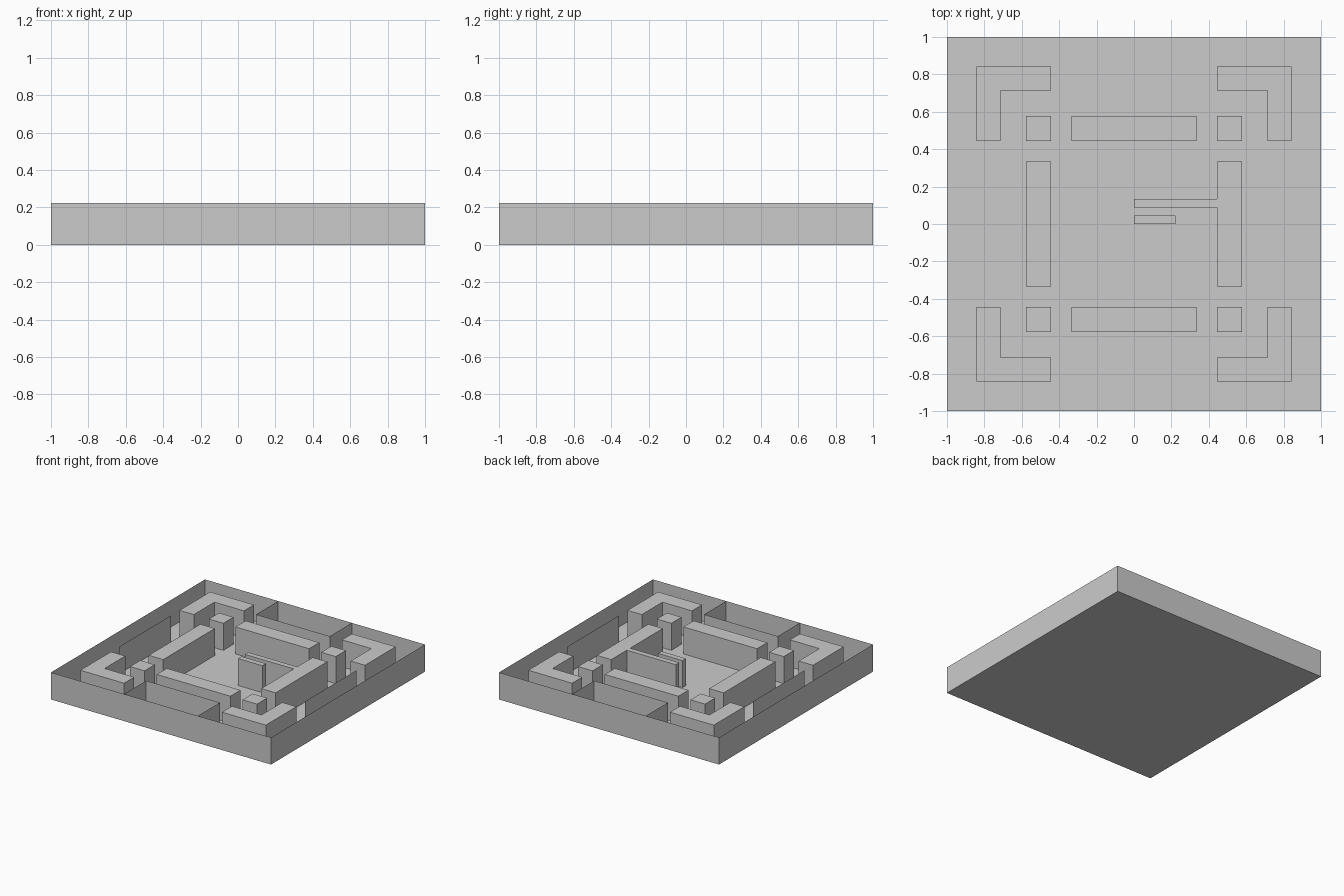
import bpy, bmesh

if "Cube" in bpy.data.objects:
    bpy.data.objects.remove(bpy.data.objects["Cube"])

H = 0.222            # wall height
A, B = 0.335, 0.445  # gap edges around the inner ring
C, D, E = 0.577, 0.713, 0.843


def finish(name, bm):
    mesh = bpy.data.meshes.new(name)
    bm.to_mesh(mesh)
    bm.free()
    ob = bpy.data.objects.new(name, mesh)
    bpy.context.collection.objects.link(ob)
    return ob


def block(name, outline):
    """Solid wall block extruded up from a flat outline."""
    bm = bmesh.new()
    face = bm.faces.new([bm.verts.new((x, y, 0)) for x, y in outline])
    ext = bmesh.ops.extrude_face_region(bm, geom=[face], use_keep_orig=True)
    tops = [v for v in ext["geom"] if isinstance(v, bmesh.types.BMVert)]
    bmesh.ops.translate(bm, verts=tops, vec=(0, 0, H))
    bmesh.ops.recalc_face_normals(bm, faces=bm.faces)
    return finish(name, bm)


def rect(name, x0, x1, y0, y1):
    return block(name, [(x0, y0), (x1, y0), (x1, y1), (x0, y1)])


def sheet(name, path, closed=False):
    """Wall with no thickness standing along a path."""
    bm = bmesh.new()
    lo = [bm.verts.new((x, y, 0)) for x, y in path]
    hi = [bm.verts.new((x, y, H)) for x, y in path]
    n = len(path)
    for i in range(n if closed else n - 1):
        j = (i + 1) % n
        bm.faces.new((lo[i], lo[j], hi[j], hi[i]))
    return finish(name, bm)


# Floor and thin outer wall
square = [(-1, -1), (1, -1), (1, 1), (-1, 1)]
bm = bmesh.new()
bm.faces.new([bm.verts.new((x, y, 0)) for x, y in square])
finish("floor", bm)
sheet("outer_wall", square, closed=True)

for s, side in ((-1, "front"), (1, "back")):
    # Open pocket against the outer wall, and the long inner bar
    sheet(side + "_pocket_wall", [(-A, s), (-A, s * D), (A, s * D), (A, s)])
    rect(side + "_bar", -A, A, *sorted((s * B, s * C)))
    # Corner L walls and square posts
    for t, lr in ((-1, "left"), (1, "right")):
        ell = [(E, E), (B, E), (B, D), (D, D), (D, B), (E, B)]
        block(f"{side}_{lr}_corner_wall", [(t * x, s * y) for x, y in ell])
        rect(f"{side}_{lr}_post", *sorted((t * B, t * C)), *sorted((s * B, s * C)))

# Free-standing thin side walls
for t, lr in ((-1, "left"), (1, "right")):
    sheet(lr + "_side_panel", [(t * E, -A), (t * E, A)])

# Side bars, the right one with a branch to the middle
rect("left_bar", -C, -B, -A, A)
block("right_bar_with_branch", [(B, -A), (C, -A), (C, A), (B, A),
                                (B, 0.133), (0, 0.133), (0, 0.089), (B, 0.089)])
rect("centre_block", 0, 0.222, 0, 0.045)
